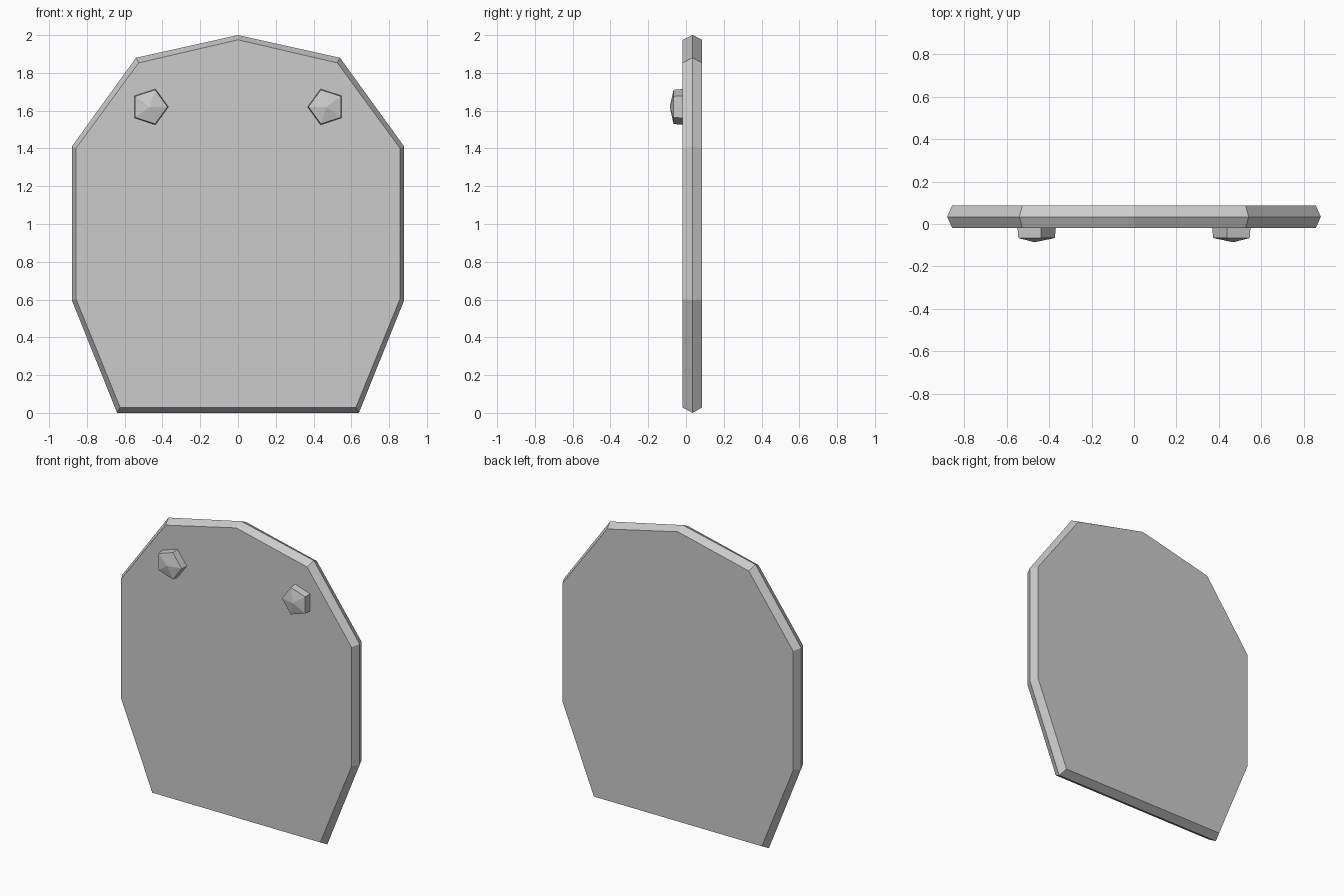
import bpy
import bmesh
import math

cube = bpy.data.objects.get("Cube")
if cube:
    bpy.data.objects.remove(cube, do_unlink=True)

grey = bpy.data.materials.new("light grey")
grey.use_nodes = True
grey.diffuse_color = (0.6, 0.6, 0.6, 1)
grey.node_tree.nodes["Principled BSDF"].inputs["Base Color"].default_value = (0.6, 0.6, 0.6, 1)


def loft(name, rings, apex=None):
    """Join rings of (x, z) points at depths y, closing the back and the front or apex."""
    bm = bmesh.new()
    loops = [[bm.verts.new((x, y, z)) for x, z in pts] for y, pts in rings]
    n = len(loops[0])
    for a, b in zip(loops, loops[1:]):
        for i in range(n):
            j = (i + 1) % n
            bm.faces.new((a[i], a[j], b[j], b[i]))
    bm.faces.new(loops[0])
    if apex:
        tip = bm.verts.new(apex)
        for i in range(n):
            bm.faces.new((loops[-1][i], loops[-1][(i + 1) % n], tip))
    else:
        bm.faces.new(loops[-1])
    bmesh.ops.recalc_face_normals(bm, faces=bm.faces)
    mesh = bpy.data.meshes.new(name)
    bm.to_mesh(mesh)
    bm.free()
    mesh.materials.append(grey)
    obj = bpy.data.objects.new(name, mesh)
    bpy.context.collection.objects.link(obj)
    return obj


def mirrored(top, side):
    """Closed symmetric outline from a top point and the points of the +x side."""
    return [(0, top)] + side + [(-x, z) for x, z in reversed(side)]


# Flat panel with a bevelled, ridged rim
outer = mirrored(2.0, [(0.54, 1.88), (0.88, 1.41), (0.88, 0.597), (0.64, 0.0)])
inner = mirrored(1.975, [(0.526, 1.853), (0.857, 1.402), (0.857, 0.602), (0.624, 0.029)])
loft("panel", [(0.086, inner), (0.034, outer), (-0.018, inner)])


# Pointed five-sided studs on the front
def pentagon(side, radius):
    return [(side * (0.468 - radius * math.cos(a)), 1.62 + radius * math.sin(a))
            for a in (math.tau * i / 5 for i in range(5))]


for side, label in ((1, "left"), (-1, "right")):
    loft(label + "_stud",
         [(-0.015, pentagon(side, 0.1)), (-0.066, pentagon(side, 0.095))],
         apex=(side * 0.468, -0.086, 1.62))
